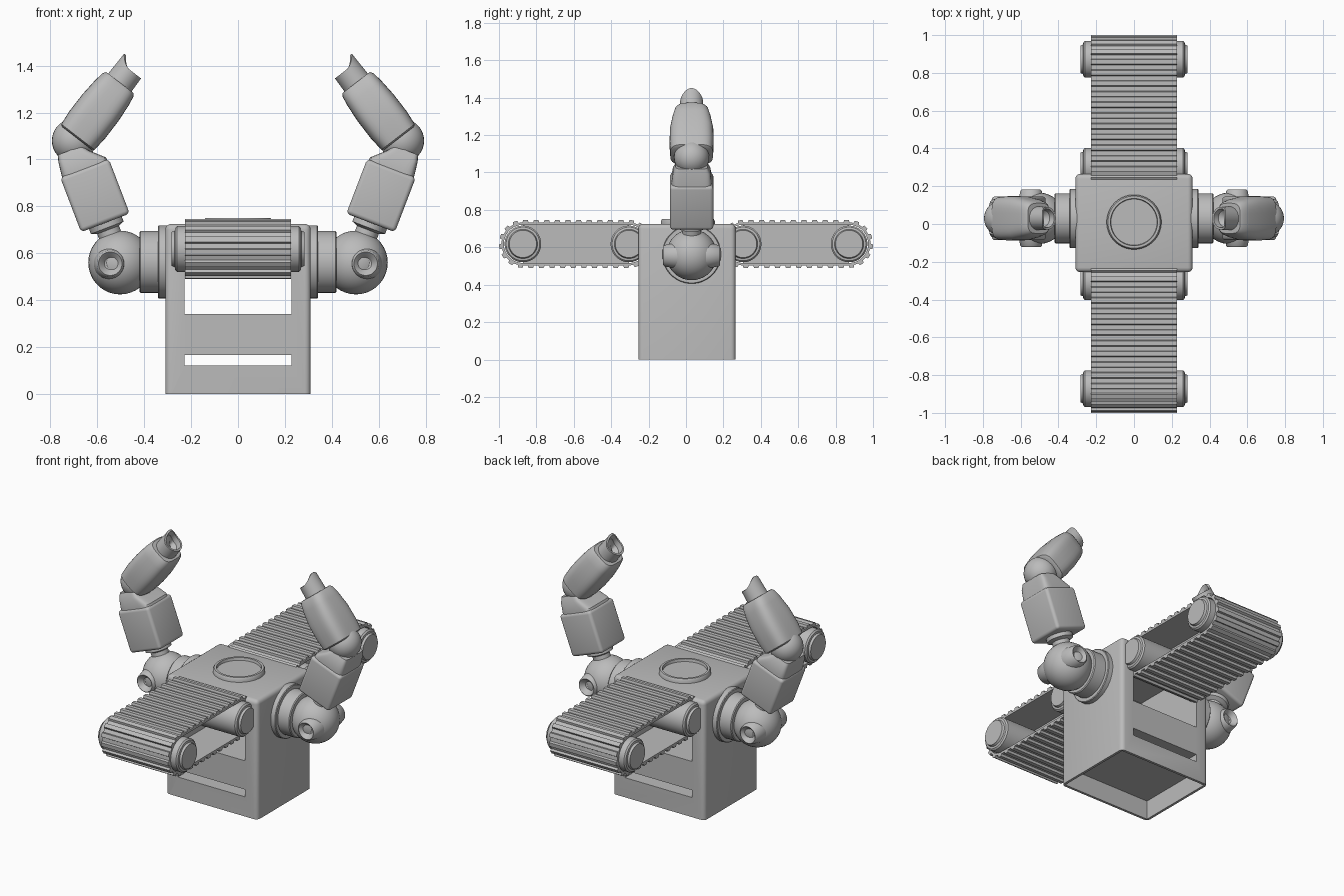
import bpy, bmesh, math
from mathutils import Vector, Matrix

if "Cube" in bpy.data.objects:
    bpy.data.objects.remove(bpy.data.objects["Cube"])

grey = bpy.data.materials.new("plain grey")
grey.diffuse_color = (0.5, 0.5, 0.5, 1)
grey.use_nodes = True
grey.node_tree.nodes["Principled BSDF"].inputs["Base Color"].default_value = grey.diffuse_color


def finish(name, bm, angle=35):
    bmesh.ops.recalc_face_normals(bm, faces=bm.faces[:])
    me = bpy.data.meshes.new(name)
    bm.to_mesh(me)
    bm.free()
    ob = bpy.data.objects.new(name, me)
    bpy.context.collection.objects.link(ob)
    me.materials.append(grey)
    bpy.ops.object.select_all(action='DESELECT')
    bpy.context.view_layer.objects.active = ob
    ob.select_set(True)
    if angle:
        bpy.ops.object.shade_smooth_by_angle(angle=math.radians(angle))
    return ob


def loft(name, origin, d, stations, e=2, n=32, tip=0):
    """Rings (t, half_u, half_v, shift_u) along d; e squares the section, tip raises its outer side."""
    d = Vector(d).normalized()
    v = Vector((1, 0, 0)) if abs(d.y) > 0.5 else Vector((0, 1, 0))
    u = v.cross(d)
    if u.x < 0:
        u = -u
    if origin[0] < 0:
        u = -u          # u always points away from the middle
    bm = bmesh.new()
    rings = []
    for st in stations:
        t, hu, hv = st[:3]
        off = st[3] if len(st) > 3 else 0
        ring = []
        for i in range(n):
            a = 2 * math.pi * (i + 0.5) / n
            c, s = math.cos(a), math.sin(a)
            c = math.copysign(abs(c) ** (2 / e), c)
            s = math.copysign(abs(s) ** (2 / e), s)
            lift = tip * max(0, c) ** 2 if t > 0.3 else 0
            ring.append(bm.verts.new(Vector(origin) + d * (t + lift) + u * (hu * c + off) + v * hv * s))
        rings.append(ring)
    for a, b in zip(rings, rings[1:]):
        for i in range(n):
            j = (i + 1) % n
            bm.faces.new((a[i], a[j], b[j], b[i]))
    bm.faces.new(rings[0])
    bm.faces.new(rings[-1])
    return finish(name, bm)


def lathe(name, origin, d, profile, n=40):
    return loft(name, origin, d, [(t, r, r) for t, r in profile], n=n)


def ball(name, centre, r):
    bm = bmesh.new()
    bmesh.ops.create_uvsphere(bm, u_segments=32, v_segments=18, radius=r,
                              matrix=Matrix.Translation(centre))
    return finish(name, bm)


def box(name, centre, size, bevel=0, rot=None, keep_bottom=False):
    bm = bmesh.new()
    bmesh.ops.create_cube(bm, size=1)
    bmesh.ops.scale(bm, vec=size, verts=bm.verts)
    if bevel:
        edges = [e for e in bm.edges if not (keep_bottom and all(v.co.z < 0 for v in e.verts))]
        bmesh.ops.bevel(bm, geom=edges, offset=bevel, segments=4, profile=0.5, affect='EDGES')
    if rot:
        bmesh.ops.transform(bm, matrix=rot, verts=bm.verts)
    bmesh.ops.translate(bm, vec=centre, verts=bm.verts)
    return finish(name, bm, 30 if bevel else 0)


def cut(target, cutter):
    cutter.hide_render = True
    m = target.modifiers.new("cut", 'BOOLEAN')
    m.operation, m.object, m.solver = 'DIFFERENCE', cutter, 'EXACT'
    bpy.context.view_layer.objects.active = target
    bpy.ops.object.modifier_apply(modifier=m.name)
    bpy.data.objects.remove(cutter)


# Body: rounded block with two through slots and a hollow underside
body = box("body", (0, 0.005, 0.3625), (0.62, 0.52, 0.725), 0.025, keep_bottom=True)
cut(body, box("upper_slot_cutter", (0, 0, 0.52), (0.455, 0.8, 0.36)))
cut(body, box("lower_slot_cutter", (0, 0, 0.1425), (0.455, 0.8, 0.045)))
cut(body, box("underside_cutter", (0, 0.005, 0.05), (0.59, 0.49, 0.13)))

# Round plate with raised rim on top
lathe("top_plate", (0, 0.01, 0.715), (0, 0, 1),
      [(0, 0.145), (0.025, 0.145), (0.036, 0.138), (0.036, 0.125), (0.02, 0.122), (0.02, 0.01)], n=48)


# Belts: toothed loops around two rollers
ZC, Y_IN, Y_OUT = 0.618, 0.305, 0.872


def belt(name, s):
    path = []           # (centre y, angle from up) at every half tooth
    for i in range(20):
        path.append((Y_IN + (Y_OUT - Y_IN) * i / 20, 0))
    for i in range(14):
        path.append((Y_OUT, math.pi * i / 14))
    for i in range(20):
        path.append((Y_OUT + (Y_IN - Y_OUT) * i / 20, math.pi))
    for i in range(14):
        path.append((Y_IN, math.pi * (1 + i / 14)))
    path.append((Y_IN, 2 * math.pi))
    bm = bmesh.new()
    rows = []
    for k in range(len(path) - 1):
        (y0, a0), (y1, a1) = path[k], path[k + 1]
        r = 0.128 if k % 2 else 0.115
        for f in (0.08, 0.92):
            y, a = y0 + (y1 - y0) * f, a0 + (a1 - a0) * f
            rows.append([bm.verts.new((x, s * (y + q * math.sin(a)), ZC + q * math.cos(a)))
                         for x, q in ((-0.227, r), (0.227, r), (0.227, 0.102), (-0.227, 0.102))])
    for i, a in enumerate(rows):
        b = rows[(i + 1) % len(rows)]
        for j in range(4):
            m = (j + 1) % 4
            bm.faces.new((a[j], a[m], b[m], b[j]))
    finish(name, bm, 20)


for s, side in ((-1, "front"), (1, "back")):
    belt(side + "_belt", s)
    for y, place in ((Y_IN, "inner"), (Y_OUT, "outer")):
        lathe(f"{side}_{place}_roller", (0, s * y, ZC), (1, 0, 0),
              [(-0.283, 0.068), (-0.283, 0.073), (-0.27, 0.078), (-0.268, 0.09), (-0.26, 0.098),
               (0.26, 0.098), (0.268, 0.09), (0.27, 0.078), (0.283, 0.073), (0.283, 0.068)])
    # Web between the runs of the belt
    box(side + "_belt_web", (0, s * (Y_IN + Y_OUT) / 2, ZC), (0.02, Y_OUT - Y_IN, 0.21))

# Arms, mirrored left and right
YA = 0.03
for s, side in ((-1, "left"), (1, "right")):
    # Shoulder
    lathe(side + "_shoulder_collar", (s * 0.30, YA, 0.5625), (s, 0, 0),
          [(0, 0.157), (0.037, 0.157), (0.041, 0.153), (0.041, 0.133), (0.115, 0.133), (0.12, 0.128)])
    ball(side + "_shoulder_ball", (s * 0.503, YA, 0.56), 0.136)
    lathe(side + "_shoulder_pin", (s * 0.545, YA, 0.555), (0, 1, 0),
          [(-0.12, 0.005), (-0.125, 0.025), (-0.145, 0.042), (-0.152, 0.05), (-0.145, 0.057), (-0.08, 0.07),
           (0.08, 0.07), (0.145, 0.057), (0.152, 0.05), (0.145, 0.042), (0.125, 0.025), (0.12, 0.005)])

    # Upper arm
    d = Vector((s * 0.357, 0, 0.934)).normalized()
    base = Vector((s * 0.565, YA, 0.7275))
    lathe(side + "_upper_arm_neck", base - d * 0.12, d, [(0, 0.05), (0.09, 0.05), (0.1, 0.075), (0.13, 0.075)])
    box(side + "_upper_arm", base + d * 0.127, (0.222, 0.232, 0.25), 0.018,
        Matrix.Rotation(s * math.atan2(0.357, 0.934), 4, 'Y'))
    loft(side + "_elbow_bracket", base, d,
         [(0.24, 0.105, 0.107, 0), (0.262, 0.102, 0.107, 0), (0.315, 0.07, 0.1, 0.025),
          (0.345, 0.055, 0.085, 0.032)], e=7, n=40)

    # Elbow, forearm and cupped wrist
    ball(side + "_elbow_ball", (s * 0.7, YA, 1.08), 0.094)
    d = Vector((s * -0.61, 0, 0.79))
    base = (s * 0.68, YA, 1.10)
    loft(side + "_forearm", base, d,
         [(-0.012, 0.08, 0.102), (-0.005, 0.09, 0.114), (0.06, 0.096, 0.118), (0.15, 0.096, 0.116),
          (0.23, 0.09, 0.102), (0.275, 0.083, 0.09), (0.288, 0.074, 0.08)], e=3.6, n=40)
    loft(side + "_wrist", base, d,
         [(0.26, 0.064, 0.064), (0.357, 0.061, 0.061), (0.357, 0.05, 0.05),
          (0.325, 0.044, 0.044), (0.302, 0.02, 0.02)], tip=0.04)
